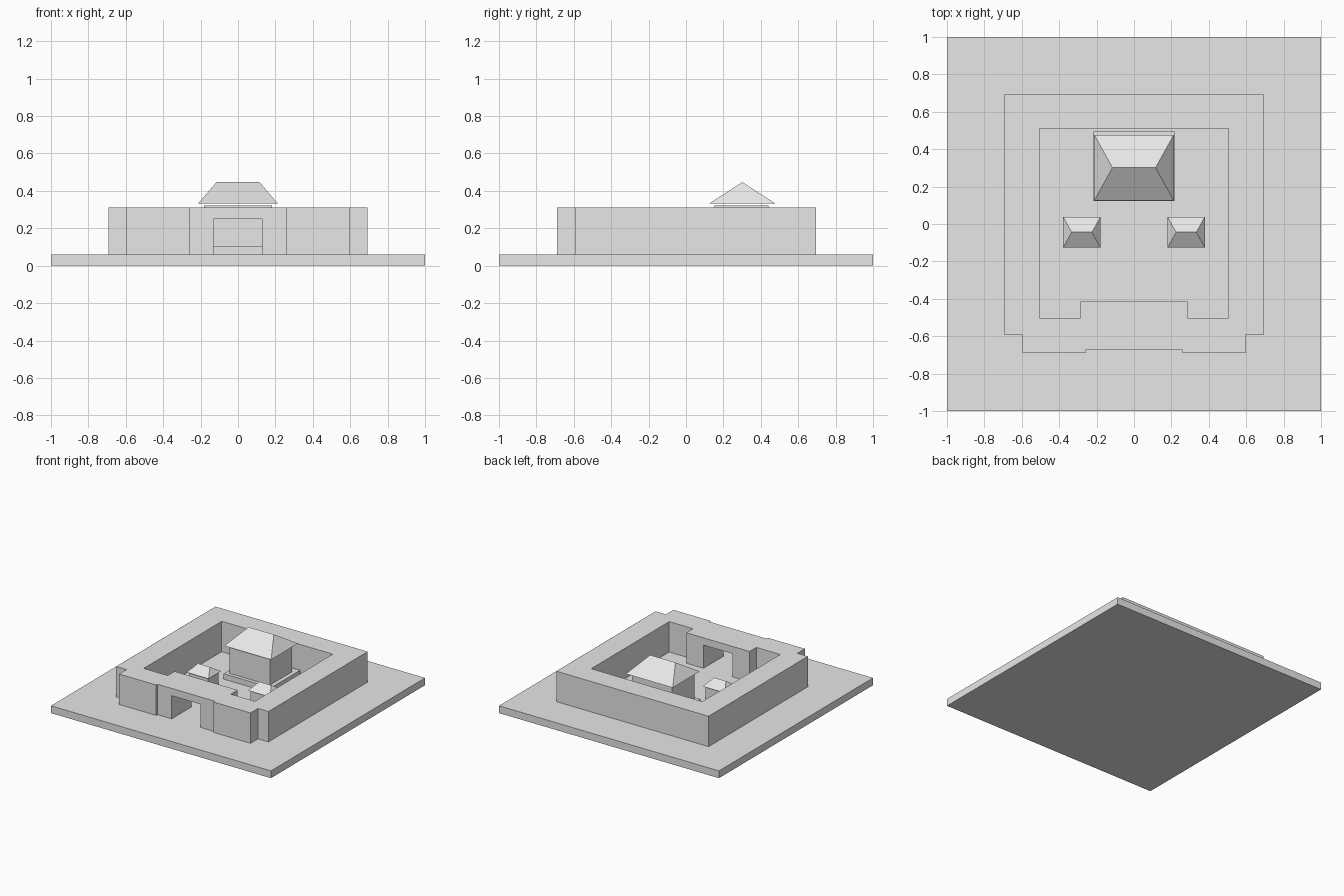
import bpy
import bmesh

cube = bpy.data.objects.get("Cube")
if cube:
    bpy.data.objects.remove(cube, do_unlink=True)

stone = bpy.data.materials.new("pale_grey")
stone.use_nodes = True
COLOUR = (0.8, 0.8, 0.8, 1)
stone.diffuse_color = COLOUR
stone.node_tree.nodes["Principled BSDF"].inputs["Base Color"].default_value = COLOUR

GROUND = 0.06


def finish(name, bm):
    bmesh.ops.recalc_face_normals(bm, faces=bm.faces)
    mesh = bpy.data.meshes.new(name)
    bm.to_mesh(mesh)
    bm.free()
    mesh.materials.append(stone)
    obj = bpy.data.objects.new(name, mesh)
    bpy.context.collection.objects.link(obj)
    return obj


def prism(name, outline, z0, z1):
    """Extrude a plan outline from z0 up to z1."""
    bm = bmesh.new()
    face = bm.faces.new([bm.verts.new((x, y, z0)) for x, y in outline])
    top = bmesh.ops.extrude_face_region(bm, geom=[face])["geom"]
    verts = [v for v in top if isinstance(v, bmesh.types.BMVert)]
    bmesh.ops.translate(bm, verts=verts, vec=(0, 0, z1 - z0))
    return finish(name, bm)


def mirrored(half):
    """Complete a plan drawn on +x with its reflection."""
    return half + [(-x, y) for x, y in reversed(half)]


def box(name, x, y, width, depth, z0, z1):
    w, d = width / 2, depth / 2
    return prism(name, [(x - w, y - d), (x + w, y - d), (x + w, y + d), (x - w, y + d)], z0, z1)


def hip_roof(name, x, y, width, depth, ridge, z0, z1):
    w, d, r = width / 2, depth / 2, ridge / 2
    bm = bmesh.new()
    a, b, c, e = [bm.verts.new((x + i * w, y + j * d, z0))
                  for i, j in ((-1, -1), (1, -1), (1, 1), (-1, 1))]
    left, right = [bm.verts.new((x + i * r, y, z1)) for i in (-1, 1)]
    for loop in ((a, b, c, e), (a, b, right, left), (b, c, right),
                 (c, e, left, right), (e, a, left)):
        bm.faces.new(loop)
    return finish(name, bm)


def cut(target, cutter):
    cutter.hide_render = True
    mod = target.modifiers.new("cut", "BOOLEAN")
    mod.operation = "DIFFERENCE"
    mod.solver = "EXACT"
    mod.object = cutter
    bpy.context.view_layer.objects.active = target
    bpy.ops.object.modifier_apply(modifier=mod.name)
    bpy.data.objects.remove(cutter, do_unlink=True)


def building(name, x, y, base, s):
    """Hall with a hipped roof hovering just above its walls."""
    box(name + "_walls", x, y - 0.004 * s, 0.365 * s, 0.29 * s, base, base + 0.218 * s)
    hip_roof(name + "_roof", x, y, 0.426 * s, 0.352 * s, 0.23 * s,
             base + 0.228 * s, base + 0.342 * s)


# Ground slab
box("ground_slab", 0, 0, 2, 2, 0, GROUND)

# Enclosure wall with projecting front, courtyard and gateway
wall = prism("enclosure_wall", mirrored([
    (0.26, -0.673), (0.26, -0.69), (0.597, -0.69), (0.597, -0.593),
    (0.692, -0.593), (0.692, 0.695)]), GROUND, 0.31)
cut(wall, prism("courtyard_cutter", mirrored([
    (0.287, -0.415), (0.287, -0.503), (0.505, -0.503), (0.505, 0.51)]), 0, 0.4))
cut(wall, box("gateway_cutter", 0, -0.55, 0.262, 0.5, 0, 0.25))

# Main hall on its podium
box("podium", 0, 0.31, 0.432, 0.376, GROUND, 0.105)
building("main_hall", 0, 0.301, 0.105, 1)

# Two side pavilions
for side, x in (("left", 0.279), ("right", -0.279)):
    building(side + "_pavilion", x, -0.044, GROUND, 0.47)
